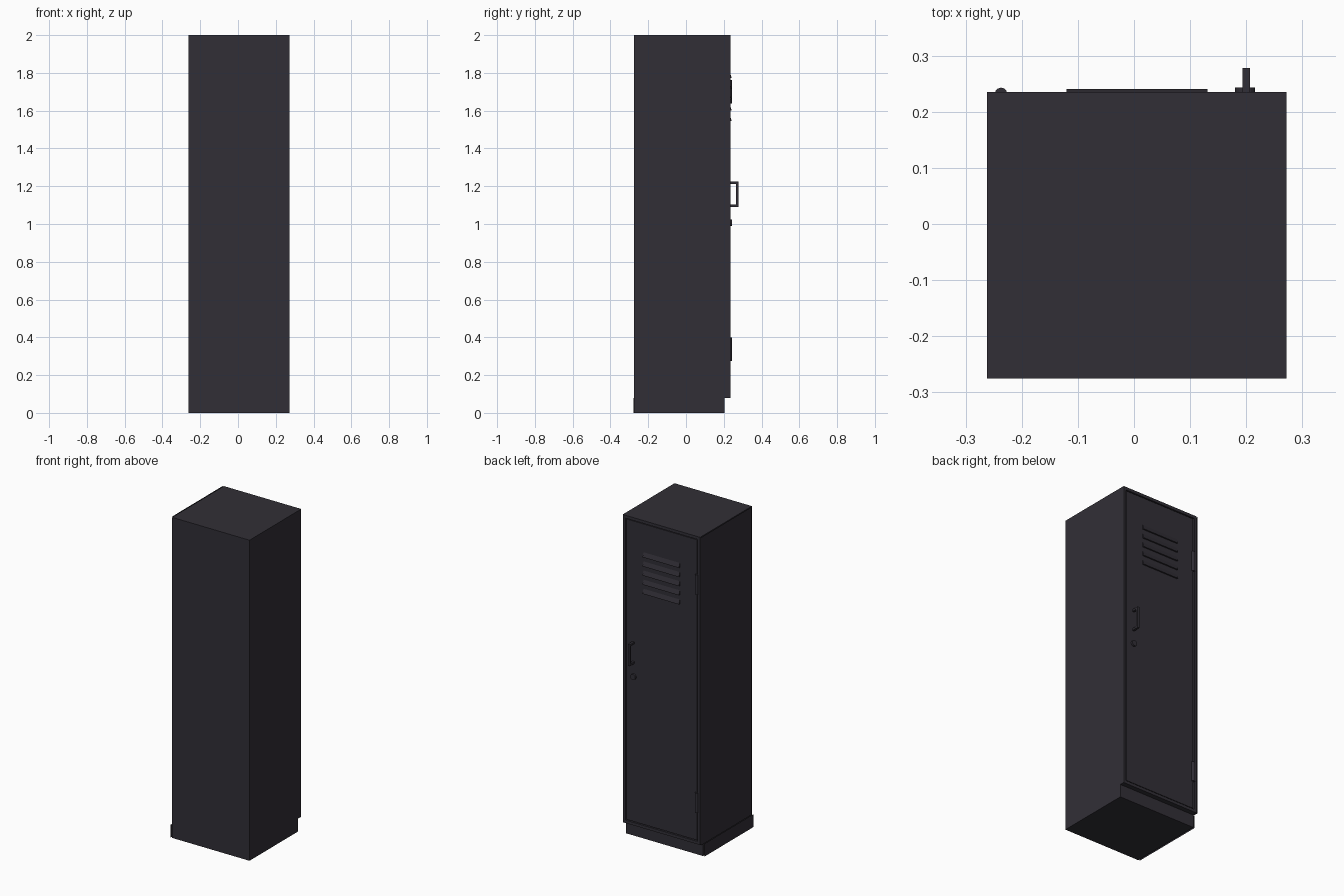
import bpy, bmesh, math

if "Cube" in bpy.data.objects:
    bpy.data.objects.remove(bpy.data.objects["Cube"])

mat = bpy.data.materials.new("dark_steel")
mat.diffuse_color = (0.031, 0.028, 0.037, 1)
mat.use_nodes = True
mat.node_tree.nodes["Principled BSDF"].inputs["Base Color"].default_value = mat.diffuse_color


def finish(name, bm):
    bmesh.ops.recalc_face_normals(bm, faces=bm.faces[:])
    me = bpy.data.meshes.new(name)
    bm.to_mesh(me)
    bm.free()
    me.materials.append(mat)
    ob = bpy.data.objects.new(name, me)
    bpy.context.scene.collection.objects.link(ob)
    return ob


def add_box(bm, x, y, z):
    vs = bmesh.ops.create_cube(bm, size=1)["verts"]
    for v in vs:
        for i, (lo, hi) in enumerate((x, y, z)):
            v.co[i] = hi if v.co[i] > 0 else lo


def boxes(name, *dims):
    bm = bmesh.new()
    for d in dims:
        add_box(bm, *d)
    return finish(name, bm)


def side_sheet(name, x, y, z):
    bm = bmesh.new()
    pts = [(x, y[0], z[0]), (x, y[0], z[1]), (x, y[1], z[1]), (x, y[1], z[0])]
    f = bm.faces.new([bm.verts.new(p) for p in pts])
    ob = finish(name, bm)
    return ob


def cylinder(name, r, depth, loc, rot=(0, 0, 0), n=16):
    bm = bmesh.new()
    bmesh.ops.create_cone(bm, cap_ends=True, segments=n, radius1=r, radius2=r, depth=depth)
    ob = finish(name, bm)
    ob.location, ob.rotation_euler = loc, rot
    return ob


L, R, BACK, FACE, TOE = -0.262, 0.272, -0.275, 0.235, 0.205
W = 0.018

# Cabinet carcass with recessed plinth
boxes("cabinet_body", ((L, R), (BACK, TOE), (0, 2)))

# Frame round the door
boxes("door_frame",
      ((L, L + W), (TOE, FACE), (0.08, 2)),
      ((R - W, R), (TOE, FACE), (0.08, 2)),
      ((L + W, R - W), (TOE, FACE), (2 - W, 2)),
      ((L + W, R - W), (TOE, FACE), (0.08, 0.08 + W)))

# Door panel, with a narrow gap to the frame
G = W + 0.005
boxes("door", ((L + G, R - G), (TOE, FACE - 0.003), (0.08 + G, 2 - G)))

# Thin side skins standing just off the carcass
side_sheet("side_skin", -0.268, (-0.262, FACE), (0.08, 2))
side_sheet("plinth_skin", -0.272, (-0.277, TOE), (0, 0.08))

# Vent louvres: wedges leaning out towards the bottom
bm = bmesh.new()
for i in range(5):
    z = 1.545 + 0.057 * i
    prof = [(0.229, z), (0.241, z), (0.241, z + 0.004), (0.229, z + 0.036)]
    a = [bm.verts.new((-0.12, *p)) for p in prof]
    b = [bm.verts.new((0.131, *p)) for p in prof]
    bm.faces.new(a)
    bm.faces.new(b[::-1])
    for k in range(4):
        bm.faces.new((a[k], b[k], b[(k + 1) % 4], a[(k + 1) % 4]))
finish("vent_louvres", bm)

# Hinges
for name, z in (("lower_hinge", 0.338), ("upper_hinge", 1.70)):
    cylinder(name, 0.011, 0.124, (-0.237, 0.232, z), n=12)

# Pull handle
boxes("handle",
      ((0.193, 0.207), (0.266, 0.278), (1.09, 1.225)),
      ((0.193, 0.207), (0.228, 0.266), (1.09, 1.102)),
      ((0.193, 0.207), (0.228, 0.266), (1.213, 1.225)))

# Round lock
cylinder("lock", 0.018, 0.015, (0.198, 0.2355, 1.007), (math.pi / 2, 0, 0), 20)
